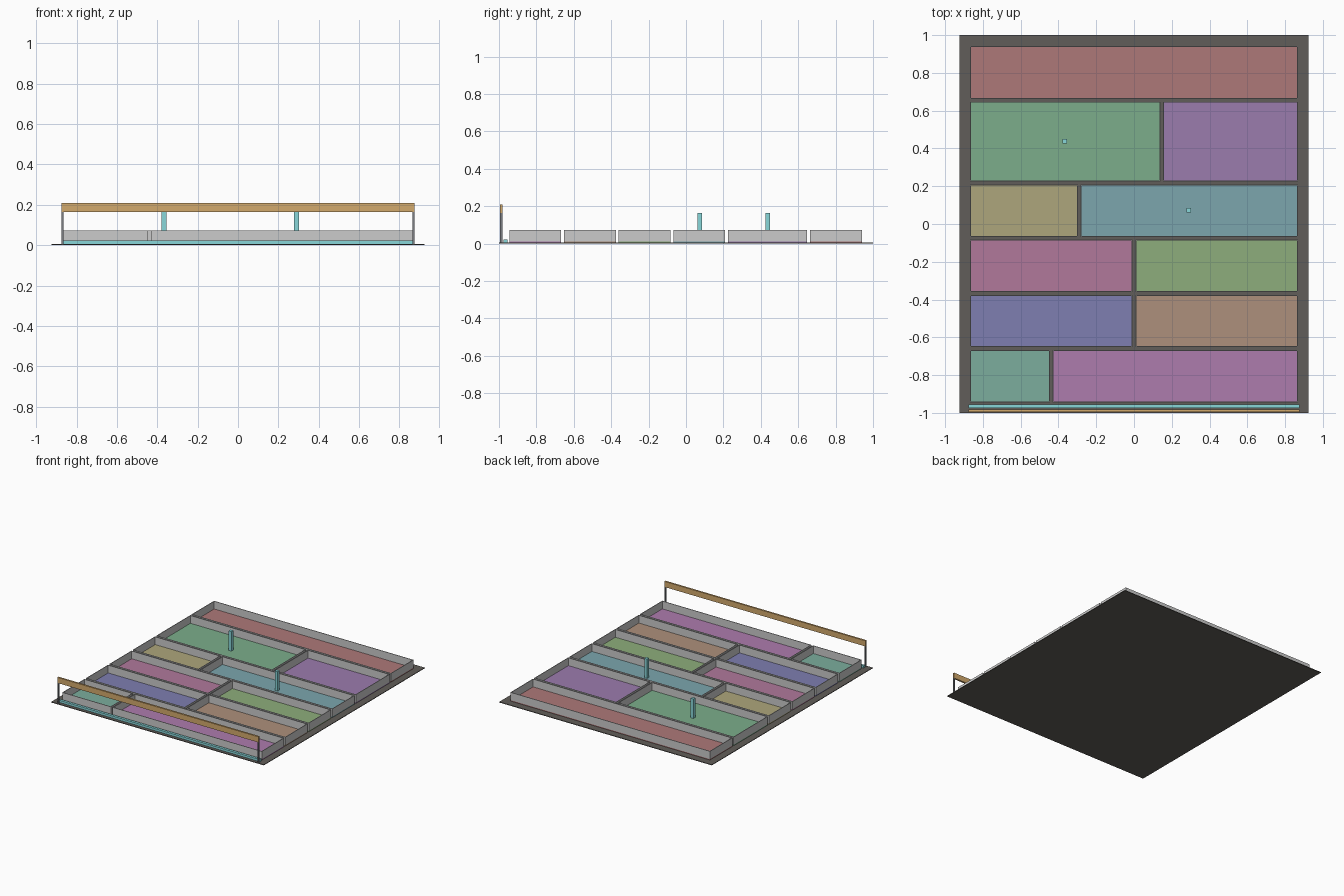
import bpy, bmesh

if "Cube" in bpy.data.objects:
    bpy.data.objects.remove(bpy.data.objects["Cube"])

def material(name, rgb):
    m = bpy.data.materials.new(name)
    m.diffuse_color = (*rgb, 1)
    m.use_nodes = True
    m.node_tree.nodes["Principled BSDF"].inputs["Base Color"].default_value = m.diffuse_color
    return m

def finish(name, bm, mat=None):
    bmesh.ops.recalc_face_normals(bm, faces=bm.faces)
    me = bpy.data.meshes.new(name)
    bm.to_mesh(me)
    bm.free()
    ob = bpy.data.objects.new(name, me)
    bpy.context.collection.objects.link(ob)
    if mat:
        me.materials.append(mat)
    return ob

def box(name, x, y, z, mat=None):
    bm = bmesh.new()
    bmesh.ops.create_cube(bm, size=1)
    for v in bm.verts:
        v.co = [(a + b) / 2 + c * (b - a) for (a, b), c in zip((x, y, z), v.co)]
    return finish(name, bm, mat)

def wall_ring(name, x, y, z, t):
    """Open rectangular wall loop of thickness t."""
    bm = bmesh.new()
    loops = []
    for inset, h in ((0, z[0]), (0, z[1]), (t, z[1]), (t, z[0])):
        x0, x1, y0, y1 = x[0] + inset, x[1] - inset, y[0] + inset, y[1] - inset
        loops.append([bm.verts.new((px, py, h))
                      for px, py in ((x0, y0), (x1, y0), (x1, y1), (x0, y1))])
    for i in range(4):
        a, b = loops[i], loops[(i + 1) % 4]
        for j in range(4):
            k = (j + 1) % 4
            bm.faces.new((a[j], a[k], b[k], b[j]))
    return finish(name, bm)

dark = material("dark", (0.12, 0.11, 0.10))
steel = material("steel", (0.2, 0.21, 0.23))
cyan = material("cyan", (0.25, 0.68, 0.7))
orange = material("orange", (0.65, 0.40, 0.15))

# Base slab
BASE, FLOOR, WALL = 0.005, 0.012, 0.073
box("base_slab", (-0.925, 0.925), (-1, 1), (0, BASE), dark)

# Rooms: rows of (y range, split x or None, floor colours)
W, GAP = 0.868, 0.015
rows = [
    ((-0.944, -0.667), -0.438, ((.20, .42, .34), (.42, .20, .42))),
    ((-0.652, -0.375), 0.0, ((.21, .21, .44), (.42, .28, .20))),
    ((-0.360, -0.083), 0.0, ((.44, .19, .33), (.27, .42, .20))),
    ((-0.068, 0.209), -0.290, ((.42, .38, .20), (.20, .38, .42))),
    ((0.224, 0.647), 0.147, ((.20, .42, .26), (.33, .20, .42))),
    ((0.662, 0.942), None, ((.42, .19, .19),)),
]
n = 0
for y, split, colours in rows:
    spans = [(-W, W)] if split is None else [(-W, split - GAP / 2), (split + GAP / 2, W)]
    for x, rgb in zip(spans, colours):
        n += 1
        box(f"room_floor_{n}", x, y, (BASE, FLOOR), material(f"floor_{n}", rgb))
        wall_ring(f"room_walls_{n}", x, y, (FLOOR, WALL), 0.005)

# Marker posts standing in two rooms
for i, (px, py) in enumerate(((-0.367, 0.437), (0.29, 0.073))):
    r = 0.012
    box(f"marker_post_{i + 1}", (px - r, px + r), (py - r, py + r), (FLOOR, 0.165), cyan)

# Front strip, sign beam and its supports
box("front_strip", (-0.875, 0.875), (-0.975, -0.955), (BASE, 0.022), cyan)
box("front_beam", (-0.875, 0.875), (-0.995, -0.981), (0.165, 0.209), orange)
for side, s in (("left", -1), ("right", 1)):
    box(f"beam_support_{side}", sorted((s * 0.875, s * 0.864)), (-0.994, -0.982),
        (BASE, 0.165), steel)
